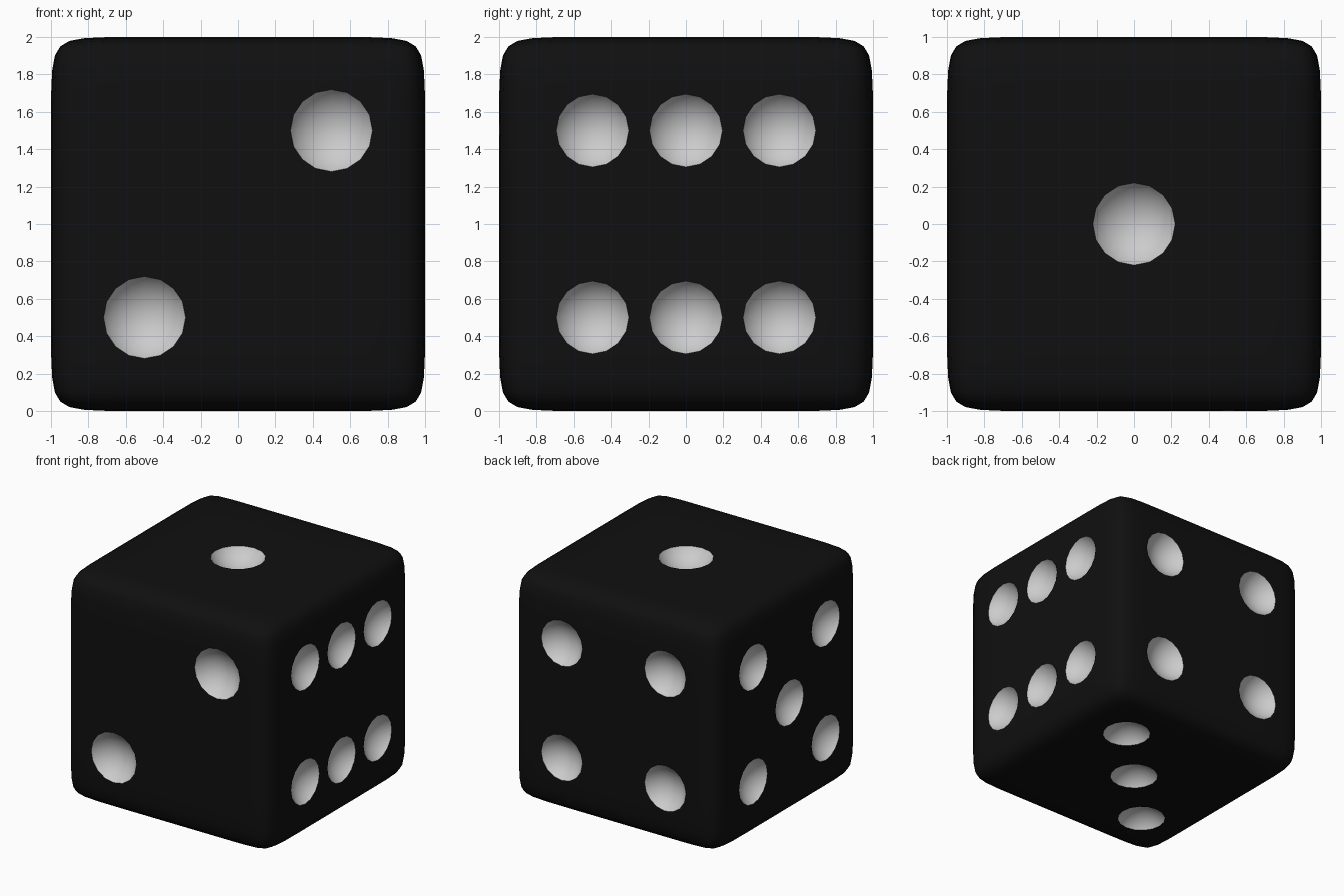
import bpy, bmesh, math
from mathutils import Vector, Matrix

if "Cube" in bpy.data.objects:
    bpy.data.objects.remove(bpy.data.objects["Cube"])


def material(name, value):
    m = bpy.data.materials.new(name)
    m.diffuse_color = (value, value, value, 1)
    m.use_nodes = True
    m.node_tree.nodes["Principled BSDF"].inputs["Base Color"].default_value = m.diffuse_color
    return m


black, white = material("black", 0.005), material("white", 0.8)


def make_object(name, bm):
    mesh = bpy.data.meshes.new(name)
    bm.to_mesh(mesh)
    bm.free()
    mesh.materials.append(black)
    mesh.materials.append(white)
    ob = bpy.data.objects.new(name, mesh)
    bpy.context.collection.objects.link(ob)
    return ob


# body: cube with support loops, rounded by subdivision
bm = bmesh.new()
bmesh.ops.create_cube(bm, size=2, matrix=Matrix.Translation((0, 0, 1)))
for axis in range(3):
    normal = Vector([float(i == axis) for i in range(3)])
    for s in (-0.7, 0.7):
        bmesh.ops.bisect_plane(bm, geom=bm.verts[:] + bm.edges[:] + bm.faces[:],
                               plane_co=Vector((0, 0, 1)) + normal * s, plane_no=normal)
die = make_object("die", bm)
sub = die.modifiers.new("round", 'SUBSURF')
sub.levels = sub.render_levels = 2

# pip layouts: axis, side, rim radius, positions on the two remaining axes
h = 0.5
corners = [(a, b) for a in (-h, h) for b in (-h, h)]
faces = [
    (2, 1, 0.22, [(0, 0)]),
    (1, -1, 0.22, [(-h, -h), (h, h)]),
    (2, -1, 0.198, [(-h, -h), (0, 0), (h, h)]),
    (1, 1, 0.2, corners),
    (0, -1, 0.195, corners + [(0, 0)]),
    (0, 1, 0.195, corners + [(0, -h), (0, h)]),
]

# dish-shaped cutters: spheres centred above each face, trimmed just outside it
cut = bmesh.new()
for axis, side, r, spots in faces:
    depth = r * 0.54
    R = (r * r + depth * depth) / (2 * depth)
    normal = Vector([side * float(i == axis) for i in range(3)])
    rot = normal.to_track_quat('Z', 'Y').to_matrix().to_4x4()
    for spot in spots:
        p = list(spot)
        p.insert(axis, side)
        p = Vector(p) + Vector((0, 0, 1))
        one = bmesh.new()
        bmesh.ops.create_uvsphere(one, u_segments=16, v_segments=16, radius=R,
                                  matrix=Matrix.Translation(p + normal * (R - depth)) @ rot)
        res = bmesh.ops.bisect_plane(one, geom=one.verts[:] + one.edges[:] + one.faces[:],
                                     plane_co=p + normal * 0.03, plane_no=normal, clear_outer=True)
        rim = [e for e in res["geom_cut"] if isinstance(e, bmesh.types.BMEdge)]
        bmesh.ops.contextual_create(one, geom=rim)
        bmesh.ops.recalc_face_normals(one, faces=one.faces[:])
        for f in one.faces:
            f.material_index = 1
        tmp = bpy.data.meshes.new("tmp")
        one.to_mesh(tmp)
        one.free()
        cut.from_mesh(tmp)
        bpy.data.meshes.remove(tmp)
cutter = make_object("pip_cutter", cut)
cutter.hide_render = True

# carve the pips
boo = die.modifiers.new("pips", 'BOOLEAN')
boo.operation = 'DIFFERENCE'
boo.solver = 'EXACT'
boo.object = cutter
bpy.context.view_layer.objects.active = die
die.select_set(True)
cutter.select_set(False)
bpy.ops.object.modifier_apply(modifier="round")
bpy.ops.object.modifier_apply(modifier="pips")
bpy.data.objects.remove(cutter)
bpy.ops.object.shade_smooth_by_angle(angle=math.radians(35))
